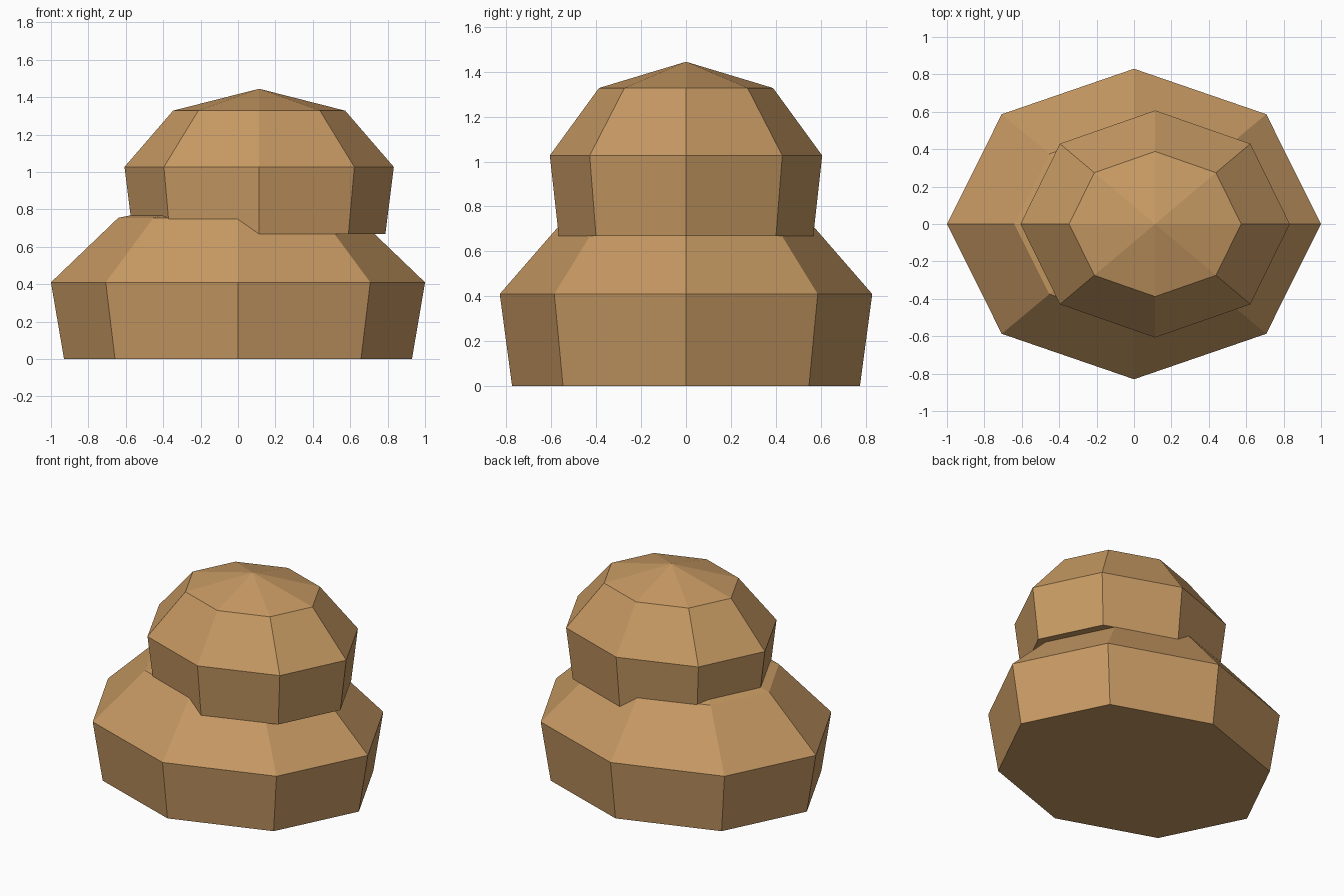
import bpy, bmesh
from math import cos, sin, pi

cube = bpy.data.objects.get("Cube")
if cube:
    bpy.data.objects.remove(cube, do_unlink=True)

SIDES = 8

# Single earthy tan
tan = bpy.data.materials.new("sandy_tan")
tan.use_nodes = True
colour = (0.57, 0.32, 0.125, 1.0)
tan.diffuse_color = colour
bsdf = next(n for n in tan.node_tree.nodes if n.type == 'BSDF_PRINCIPLED')
bsdf.inputs["Base Color"].default_value = colour
bsdf.inputs["Roughness"].default_value = 0.9


def faceted_mound(name, x, rings, apex_z):
    """Closed oval mound from (x radius, y radius, height) rings and a tip."""
    bm = bmesh.new()
    loops = []
    for rx, ry, z in rings:
        loops.append([bm.verts.new((x + rx * cos(2 * pi * i / SIDES),
                                    ry * sin(2 * pi * i / SIDES), z))
                      for i in range(SIDES)])
    tip = bm.verts.new((x, 0, apex_z))
    bm.faces.new(reversed(loops[0]))
    for i in range(SIDES):
        j = (i + 1) % SIDES
        for low, high in zip(loops, loops[1:]):
            bm.faces.new((low[i], low[j], high[j], high[i]))
        bm.faces.new((loops[-1][i], loops[-1][j], tip))
    bmesh.ops.recalc_face_normals(bm, faces=bm.faces)
    mesh = bpy.data.meshes.new(name)
    bm.to_mesh(mesh)
    bm.free()
    mesh.materials.append(tan)
    obj = bpy.data.objects.new(name, mesh)
    bpy.context.collection.objects.link(obj)
    return obj


# Wide base and the smaller mound resting off-centre on it
faceted_mound("lower_mound", 0.0,
              [(0.93, 0.775, 0.0), (1.0, 0.83, 0.41), (0.64, 0.53, 0.755)], 0.885)
faceted_mound("upper_mound", 0.113,
              [(0.675, 0.567, 0.668), (0.72, 0.607, 1.027), (0.46, 0.388, 1.328)], 1.445)
